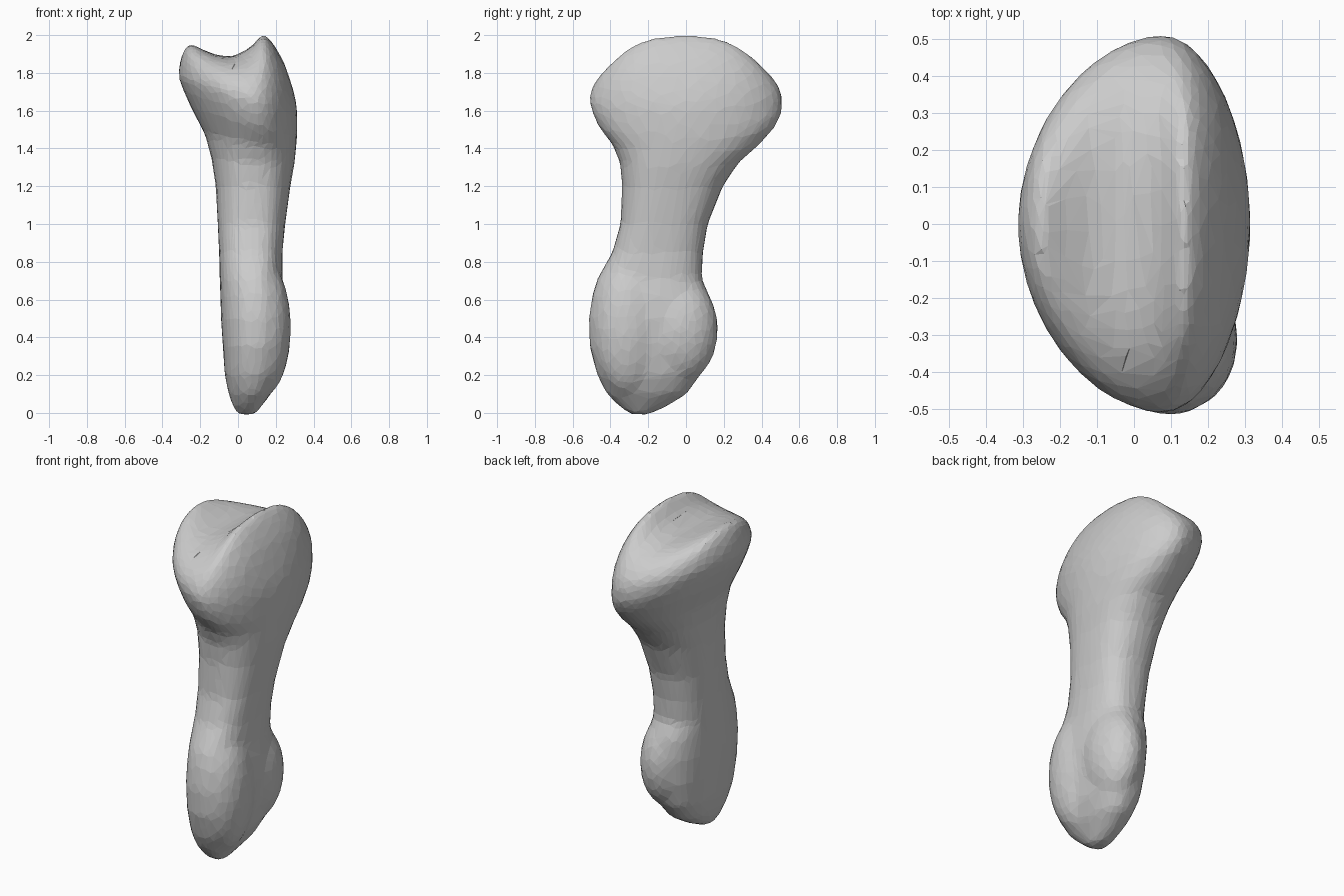
import bpy, bmesh, math
from mathutils import Matrix

N = 64
# Cross-sections: z, x min, x max, y min, y max, centre x, centre y, roundness, sideways tilt
SECTIONS = [
    (-0.01, 0.00, 0.09, -0.29, -0.20, 0.05, -0.25, 2.0, 0),
    (0.03, -0.025, 0.12, -0.35, -0.11, 0.06, -0.24, 2.1, 0),
    (0.10, -0.05, 0.175, -0.42, 0.005, 0.08, -0.22, 2.3, 0),
    (0.20, -0.07, 0.22, -0.47, 0.075, 0.09, -0.20, 2.5, 0),
    (0.35, -0.08, 0.25, -0.51, 0.125, 0.10, -0.20, 2.5, 0),
    (0.50, -0.09, 0.26, -0.515, 0.14, 0.10, -0.20, 2.4, 0),
    (0.62, -0.093, 0.25, -0.497, 0.125, 0.10, -0.19, 2.4, 0),
    (0.71, -0.097, 0.235, -0.47, 0.083, 0.09, -0.16, 2.4, 0),
    (0.85, -0.10, 0.235, -0.39, 0.09, 0.08, -0.14, 2.5, 0),
    (1.00, -0.107, 0.25, -0.347, 0.115, 0.08, -0.12, 2.5, 0),
    (1.20, -0.118, 0.277, -0.338, 0.195, 0.08, -0.08, 2.4, 0),
    (1.33, -0.14, 0.297, -0.35, 0.28, 0.08, -0.05, 2.3, 0.1),
    (1.43, -0.175, 0.305, -0.39, 0.39, 0.08, -0.02, 2.1, 0.2),
    (1.53, -0.25, 0.312, -0.465, 0.475, 0.08, 0.0, 1.95, 0.3),
    (1.60, -0.29, 0.314, -0.497, 0.507, 0.08, 0.0, 1.9, 0.32),
    (1.66, -0.315, 0.314, -0.512, 0.51, 0.08, 0.0, 1.87, 0.32),
]
# Height of the grooved top across x
SADDLE = [(-0.32, 1.96), (-0.26, 1.975), (-0.2, 1.93), (-0.12, 1.895), (-0.03, 1.885),
          (0.06, 1.93), (0.10, 1.97), (0.135, 2.01), (0.18, 1.965), (0.24, 1.88), (0.32, 1.72)]


def ring(s):
    z, x0, x1, y0, y1, cx, cy, e, tilt = s
    pts = []
    for i in range(N):
        a = 2 * math.pi * i / N
        c, sn = math.cos(a), math.sin(a)
        u = math.copysign(abs(c) ** (2 / e), c)
        v = math.copysign(abs(sn) ** (2 / e), sn)
        x = cx + u * (x1 - cx if u > 0 else cx - x0)
        y = cy + v * (y1 - cy if v > 0 else cy - y0)
        pts.append((x, y, z - tilt * (x - 0.05)))
    return pts


def saddle(x, y):
    z = SADDLE[-1][1]
    for (xa, za), (xb, zb) in zip(SADDLE, SADDLE[1:]):
        if x <= xb:
            z = za + (zb - za) * max(0, (x - xa) / (xb - xa))
            break
    ridge = max(0, min(1, (z - 1.88) / 0.12))
    return z - (0.1 + (0.4 if y > 0 else 0.3) * ridge) * y * y


bm = bmesh.new()
rings = [ring(s) for s in SECTIONS]

# Grooved joint surface: shrink the rim inwards and follow the saddle, rounder at front and back
rim = rings[-1]
for t in [0.995, 0.98, 0.955, 0.925] + [0.89 - 0.04 * k for k in range(22)]:
    pts = []
    for i, (x, y, z) in enumerate(rim):
        p = 3.3 + 5 * math.cos(2 * math.pi * i / N) ** 2
        f = math.sqrt(1 - t ** p)
        px, py = x * t, y * t
        pts.append((px, py, z + (saddle(px, py) - z) * f))
    rings.append(pts)

loops = [[bm.verts.new(p) for p in r] for r in rings]
for a, b in zip(loops, loops[1:]):
    for i in range(N):
        j = (i + 1) % N
        bm.faces.new((a[i], a[j], b[j], b[i]))
bm.faces.new(loops[0][::-1])
bm.faces.new(loops[-1])

# Two rounded knuckles on the lower end
for c, r in (((0.125, -0.03, 0.44), (0.147, 0.20, 0.28)),
             ((0.135, -0.31, 0.45), (0.145, 0.19, 0.36))):
    bmesh.ops.create_uvsphere(bm, u_segments=32, v_segments=20, radius=1,
                              matrix=Matrix.Translation(c) @ Matrix.Diagonal((*r, 1)))

me = bpy.data.meshes.new("finger_bone")
bm.to_mesh(me)
bm.free()
bone = bpy.data.objects.new("finger_bone", me)
bpy.context.collection.objects.link(bone)

# Fuse, soften and reduce to irregular flat facets
m = bone.modifiers.new("fuse", 'REMESH')
m.mode = 'VOXEL'
m.voxel_size = 0.018
m = bone.modifiers.new("soften", 'SMOOTH')
m.factor = 0.5
m.iterations = 12
m = bone.modifiers.new("facets", 'DECIMATE')
m.ratio = 0.08
